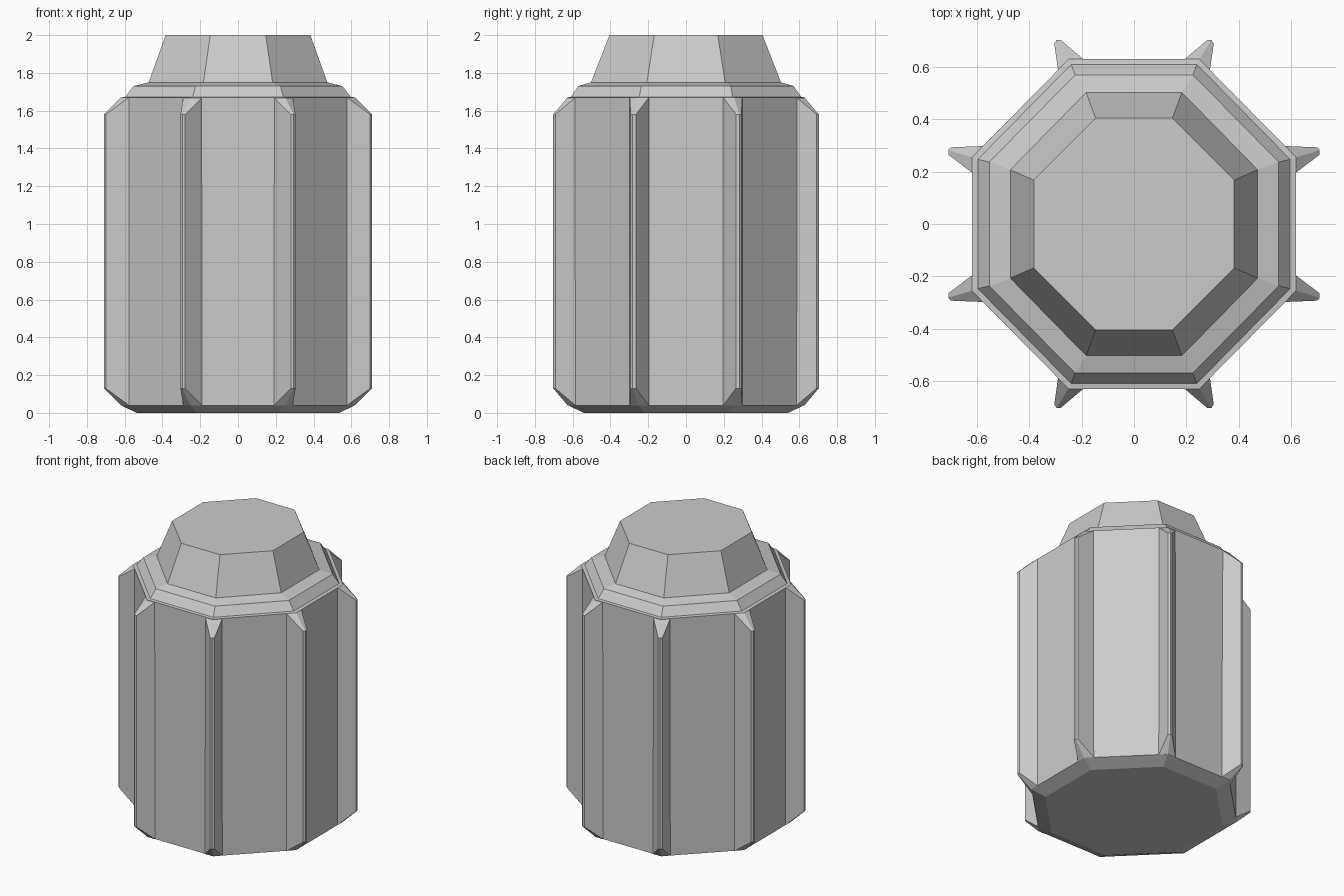
import bpy, bmesh

if "Cube" in bpy.data.objects:
    bpy.data.objects.remove(bpy.data.objects["Cube"])


def finish(bm, name):
    bmesh.ops.recalc_face_normals(bm, faces=bm.faces)
    mesh = bpy.data.meshes.new(name)
    bm.to_mesh(mesh)
    bm.free()
    obj = bpy.data.objects.new(name, mesh)
    bpy.context.collection.objects.link(obj)
    return obj


def octagon(rx, ry, cx, cy):
    # rx, ry: distance to the flats; cx, cy: where the corners sit along them
    return [(cx, -ry), (rx, -cy), (rx, cy), (cx, ry),
            (-cx, ry), (-rx, cy), (-rx, -cy), (-cx, -ry)]


def loft(name, sections):
    bm = bmesh.new()
    rings = [[bm.verts.new((x, y, z)) for x, y in octagon(*s)] for z, s in sections]
    for low, high in zip(rings, rings[1:]):
        for i in range(8):
            j = (i + 1) % 8
            bm.faces.new((low[i], low[j], high[j], high[i]))
    bm.faces.new(rings[0][::-1])
    bm.faces.new(rings[-1])
    return finish(bm, name)


def rib(name, base, tip, sx, sy):
    # Tapered fin on an octagon corner, bevelled at both ends
    bm = bmesh.new()
    for pts, z0, z1 in ((base, 0.04, 1.67), (tip, 0.13, 1.58)):
        for x, y in pts:
            for z in (z0, z1):
                bm.verts.new((x * sx, y * sy, z))
    bmesh.ops.convex_hull(bm, input=bm.verts)
    bmesh.ops.dissolve_limit(bm, angle_limit=0.01, verts=bm.verts, edges=bm.edges)
    return finish(bm, name)


# Eight-sided body with bevelled bottom and stepped shoulder
loft("body", [
    (0.00, (0.535, 0.54, 0.215, 0.22)),
    (0.04, (0.62, 0.625, 0.25, 0.255)),
    (1.67, (0.62, 0.63, 0.25, 0.255)),
    (1.673, (0.597, 0.61, 0.24, 0.247)),
    (1.73, (0.553, 0.57, 0.225, 0.237)),
    (1.75, (0.473, 0.503, 0.183, 0.207)),
    (2.00, (0.383, 0.405, 0.147, 0.168)),
])

# Fins on the eight corners, mirrored across both axes
front_base = [(0.19, 0.627), (0.25, 0.627), (0.29, 0.585)]
front_tip = [(0.28, 0.703), (0.295, 0.703), (0.305, 0.692)]
side_base = [(0.62, 0.197), (0.62, 0.255), (0.577, 0.298)]
side_tip = [(0.71, 0.265), (0.71, 0.282), (0.70, 0.293)]
for sx in (-1, 1):
    for sy in (-1, 1):
        tag = ("right" if sx > 0 else "left") + ("_back" if sy > 0 else "_front")
        rib("end_rib_" + tag, front_base, front_tip, sx, sy)
        rib("side_rib_" + tag, side_base, side_tip, sx, sy)
